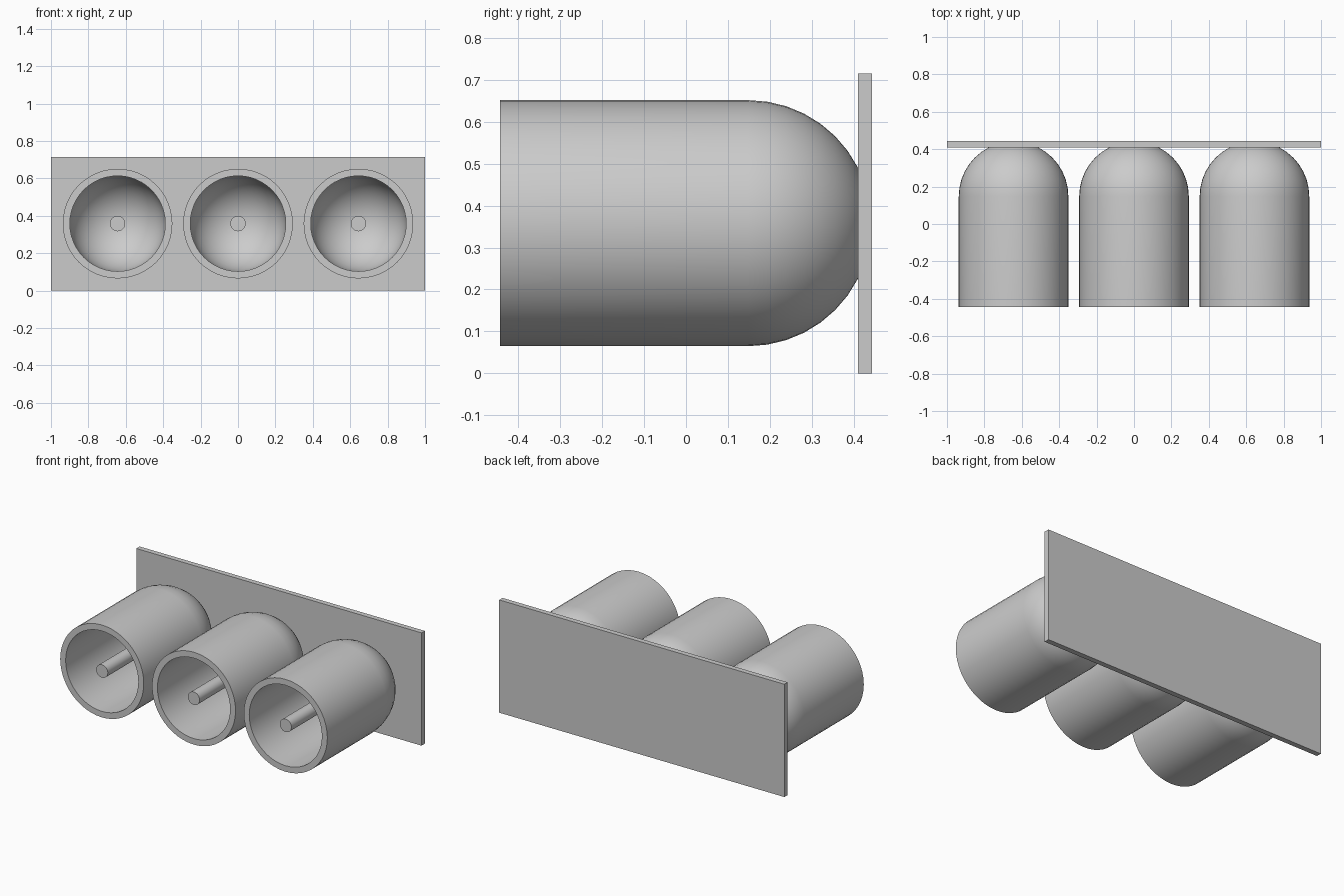
import bpy
import bmesh
from math import sin, cos, pi
from mathutils import Matrix

cube = bpy.data.objects.get("Cube")
if cube:
    bpy.data.objects.remove(cube, do_unlink=True)

FRONT, BACK = -0.443, 0.443
DOME_Y, MID_Z = 0.148, 0.358
OUTER, INNER, ROD = 0.293, 0.255, 0.041
SPACING = 0.644

grey = bpy.data.materials.new("light_grey")
grey.use_nodes = True
colour = (0.6, 0.6, 0.6, 1)
grey.diffuse_color = colour
grey.node_tree.nodes["Principled BSDF"].inputs["Base Color"].default_value = colour


def add_object(name, bm, location):
    bmesh.ops.recalc_face_normals(bm, faces=bm.faces)
    mesh = bpy.data.meshes.new(name)
    bm.to_mesh(mesh)
    bm.free()
    mesh.materials.append(grey)
    obj = bpy.data.objects.new(name, mesh)
    obj.location = location
    bpy.context.collection.objects.link(obj)
    return obj


def smooth(obj):
    bpy.ops.object.select_all(action="DESELECT")
    obj.select_set(True)
    bpy.context.view_layer.objects.active = obj
    bpy.ops.object.shade_smooth_by_angle(angle=pi / 6)


def dome_profile(radius, steps=10):
    """Straight wall from the mouth, then a quarter circle to the axis."""
    arc = [(radius * cos(pi / 2 * i / steps), DOME_Y + radius * sin(pi / 2 * i / steps))
           for i in range(steps)]
    return [(radius, FRONT)] + arc + [(0, DOME_Y + radius)]


def cup(name, x):
    """Spin the closed outer and inner profile round the y axis."""
    bm = bmesh.new()
    points = dome_profile(OUTER)[::-1] + dome_profile(INNER)
    verts = [bm.verts.new((r, y, 0)) for r, y in points]
    edges = [bm.edges.new(pair) for pair in zip(verts, verts[1:])]
    bmesh.ops.spin(bm, geom=verts + edges, cent=(0, 0, 0), axis=(0, 1, 0),
                   angle=2 * pi, steps=48)
    bmesh.ops.remove_doubles(bm, verts=bm.verts, dist=0.0001)
    smooth(add_object(name, bm, (x, 0, MID_Z)))


def rod(name, x):
    """Round pin from the cup mouth to the inside of the dome."""
    length = DOME_Y + INNER + 0.01 - FRONT
    bm = bmesh.new()
    bmesh.ops.create_cone(bm, cap_ends=True, segments=32, radius1=ROD, radius2=ROD,
                          depth=length, matrix=Matrix.Rotation(pi / 2, 4, "X"))
    smooth(add_object(name, bm, (x, FRONT + length / 2, MID_Z)))


# Back plate
bm = bmesh.new()
bmesh.ops.create_cube(bm, size=1, matrix=Matrix.Diagonal((2, 0.033, 0.715, 1)))
add_object("back_plate", bm, (0, BACK - 0.0165, 0.3575))

# Three domed cups, each with a centre rod
for side, x in (("right", -SPACING), ("middle", 0), ("left", SPACING)):
    cup(side + "_cup", x)
    rod(side + "_rod", x)
